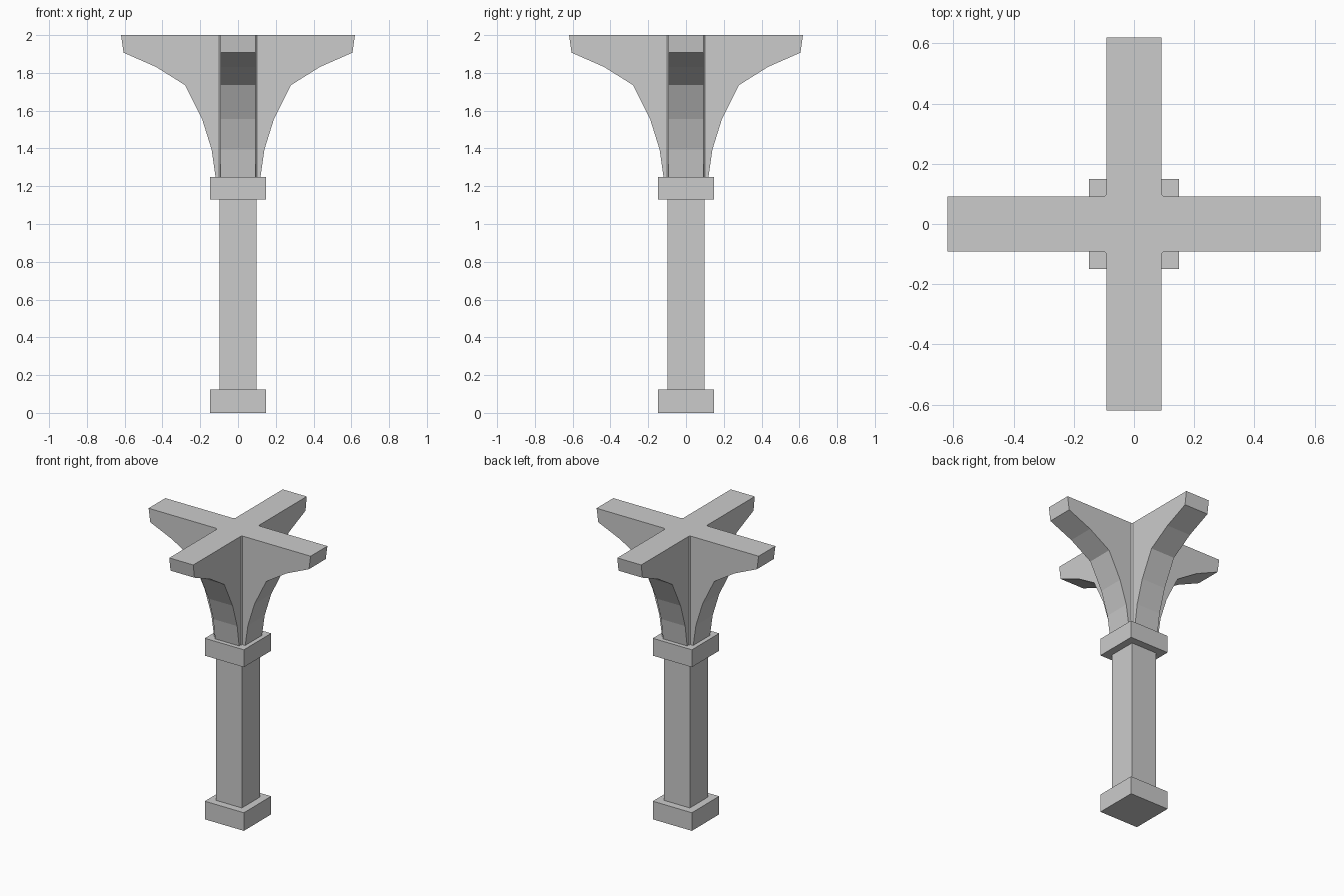
import bpy, bmesh
from math import pi
from mathutils import Matrix

if "Cube" in bpy.data.objects:
    bpy.data.objects.remove(bpy.data.objects["Cube"])


def add_object(name, bm):
    bmesh.ops.recalc_face_normals(bm, faces=bm.faces)
    mesh = bpy.data.meshes.new(name)
    bm.to_mesh(mesh)
    bm.free()
    obj = bpy.data.objects.new(name, mesh)
    bpy.context.collection.objects.link(obj)
    return obj


def block(name, half, z0, z1):
    bm = bmesh.new()
    bmesh.ops.create_cube(bm, size=1)
    bmesh.ops.scale(bm, vec=(2 * half, 2 * half, z1 - z0), verts=bm.verts)
    bmesh.ops.translate(bm, vec=(0, 0, (z0 + z1) / 2), verts=bm.verts)
    return add_object(name, bm)


# Square post with base and capital
block("base", 0.149, 0, 0.125)
block("shaft", 0.098, 0.125, 1.13)
block("capital", 0.149, 1.13, 1.25)

# Cross of two curved brackets: half outline mirrored, then extruded
HALF = [(0.119, 1.25), (0.14, 1.395), (0.19, 1.555), (0.28, 1.735),
        (0.435, 1.832), (0.606, 1.907), (0.619, 2.0)]
OUTLINE = HALF + [(-x, z) for x, z in reversed(HALF)]
HALF_WIDTH = 0.0915

bm = bmesh.new()
for angle in (0, pi / 2):
    verts = [bm.verts.new((x, -HALF_WIDTH, z)) for x, z in OUTLINE]
    face = bm.faces.new(verts)
    new = bmesh.ops.extrude_face_region(bm, geom=[face])["geom"]
    moved = [v for v in new if isinstance(v, bmesh.types.BMVert)]
    bmesh.ops.translate(bm, vec=(0, 2 * HALF_WIDTH, 0), verts=moved)
    bmesh.ops.rotate(bm, matrix=Matrix.Rotation(angle, 3, 'Z'), verts=verts + moved)
cross = add_object("bracket_cross", bm)

# Small chamfered core filling the inner corners, fused with the brackets
A, B = HALF_WIDTH - 0.002, HALF_WIDTH + 0.01
ring = [(B, -A), (B, A), (A, B), (-A, B), (-B, A), (-B, -A), (-A, -B), (A, -B)]
bm = bmesh.new()
face = bm.faces.new([bm.verts.new((x, y, 1.25)) for x, y in ring])
new = bmesh.ops.extrude_face_region(bm, geom=[face])["geom"]
bmesh.ops.translate(bm, vec=(0, 0, 0.75),
                    verts=[v for v in new if isinstance(v, bmesh.types.BMVert)])
core = add_object("bracket_core", bm)
core.hide_render = True
core.hide_set(True)

fuse = cross.modifiers.new("fuse", 'BOOLEAN')
fuse.operation = 'UNION'
fuse.solver = 'EXACT'
fuse.use_self = True
fuse.object = core
